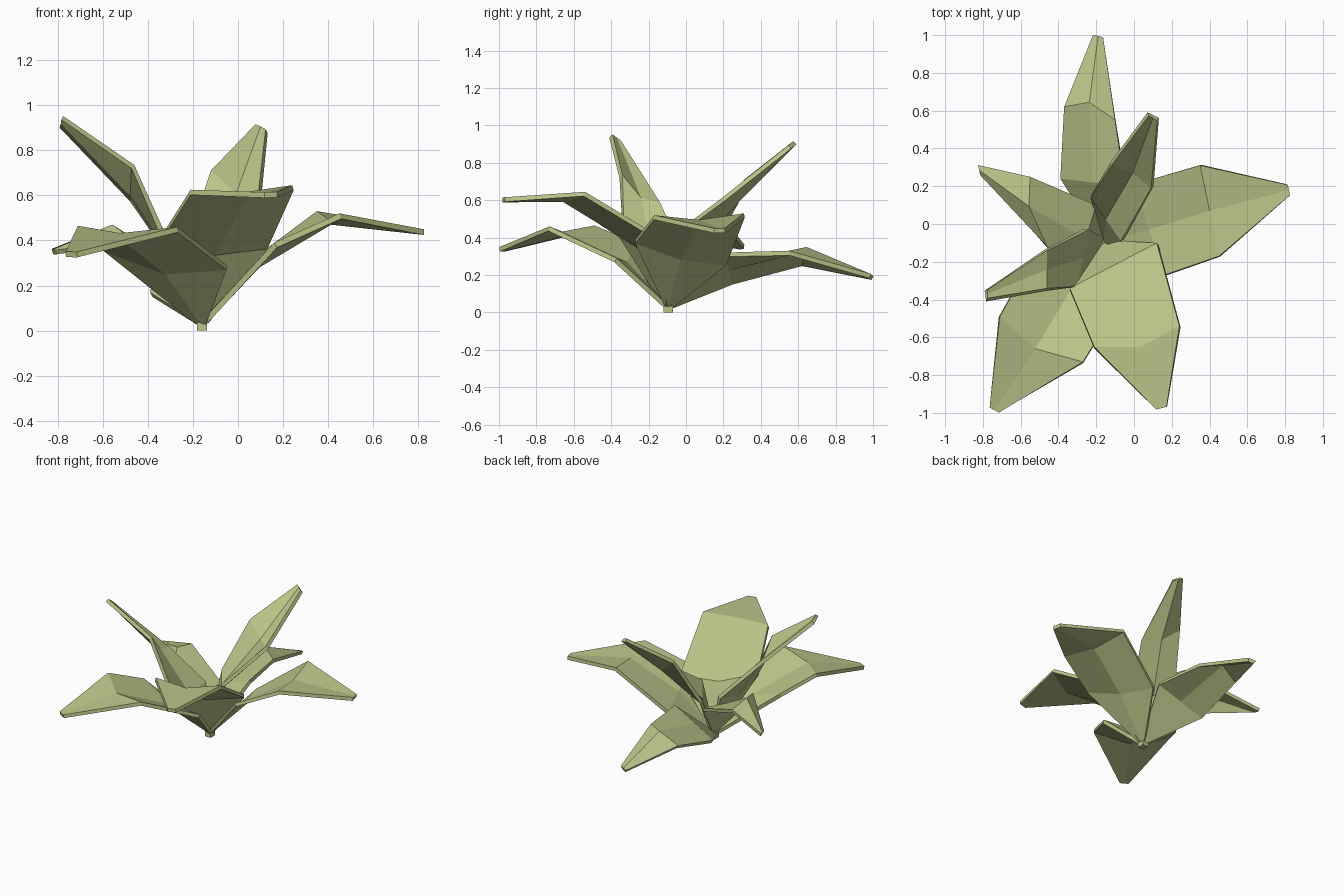
import bpy
import bmesh
from mathutils import Vector as V

if "Cube" in bpy.data.objects:
    bpy.data.objects.remove(bpy.data.objects["Cube"])

mat = bpy.data.materials.new("leaf_green")
mat.diffuse_color = (0.50, 0.55, 0.25, 1)
mat.use_nodes = True
mat.node_tree.nodes["Principled BSDF"].inputs["Base Color"].default_value = mat.diffuse_color
ROOT = V((-0.16, -0.095, 0.045))


def finish(name, bm):
    me = bpy.data.meshes.new(name)
    bm.to_mesh(me)
    bm.free()
    ob = bpy.data.objects.new(name, me)
    bpy.context.collection.objects.link(ob)
    me.materials.append(mat)
    return ob


# Folded leaf: root, lower row, upper row, narrow tip; each row is left / rib / right
def leaf(name, l1, r1, l2, r2, tip, rib1, rib2, reach=0.06):
    l1, r1, l2, r2, tip = map(V, (l1, r1, l2, r2, tip))
    out = tip - ROOT
    out.z = 0
    out.normalize()
    side1 = (r1 - l1).normalized() * 0.02
    side2 = (r2 - l2).normalized() * 0.028
    up = V((0, 0, 1))
    rows = [
        (ROOT - side1, ROOT, ROOT + side1),
        (l1, (l1 + r1) / 2 + up * rib1, r1),
        (l2, (l2 + r2) / 2 + out * reach + up * rib2, r2),
        (tip - side2, tip, tip + side2),
    ]
    bm = bmesh.new()
    grid = [[bm.verts.new(p) for p in row] for row in rows]
    for a, b in zip(grid, grid[1:]):
        for i in range(2):
            bm.faces.new((a[i], a[i + 1], b[i + 1], b[i]))
    ob = finish(name, bm)
    mod = ob.modifiers.new("thickness", 'SOLIDIFY')
    mod.thickness = 0.025
    mod.offset = -1


# Seven leaves around the root
leaf("right_leaf", (0.00, 0.21, 0.27), (0.16, -0.27, 0.39),
     (0.35, 0.31, 0.53), (0.45, -0.17, 0.52), (0.82, 0.18, 0.45), -0.03, -0.03, 0.0)
leaf("back_leaf", (-0.39, 0.24, 0.17), (-0.05, 0.20, 0.32),
     (-0.37, 0.62, 0.27), (-0.10, 0.55, 0.33), (-0.19, 0.995, 0.20), 0.0, 0.05)
leaf("back_upright_leaf", (-0.23, 0.14, 0.38), (-0.07, -0.09, 0.40),
     (-0.12, 0.31, 0.71), (0.09, 0.19, 0.61), (0.10, 0.56, 0.905), -0.06, -0.05, 0.02)
leaf("left_upright_leaf", (-0.30, -0.33, 0.38), (-0.24, -0.03, 0.35),
     (-0.46, -0.34, 0.735), (-0.46, -0.14, 0.59), (-0.775, -0.37, 0.935), -0.05, -0.05, 0.0)
leaf("left_leaf", (-0.31, -0.26, 0.26), (-0.20, 0.10, 0.30),
     (-0.46, -0.12, 0.40), (-0.55, 0.25, 0.44), (-0.82, 0.285, 0.36), 0.0, 0.05)
leaf("front_left_leaf", (-0.05, -0.37, 0.29), (-0.58, -0.26, 0.37),
     (-0.27, -0.73, 0.46), (-0.71, -0.49, 0.465), (-0.74, -0.985, 0.35), -0.06, -0.03)
leaf("front_right_leaf", (0.12, -0.10, 0.38), (-0.34, -0.34, 0.42),
     (0.24, -0.54, 0.645), (-0.21, -0.65, 0.625), (0.145, -0.975, 0.615), -0.05, -0.02)

# Short stem under the leaves
bm = bmesh.new()
bmesh.ops.create_cube(bm, size=1)
bmesh.ops.scale(bm, vec=(0.045, 0.05, 0.06), verts=bm.verts)
bmesh.ops.translate(bm, vec=(-0.16, -0.095, 0.03), verts=bm.verts)
finish("stem", bm)
